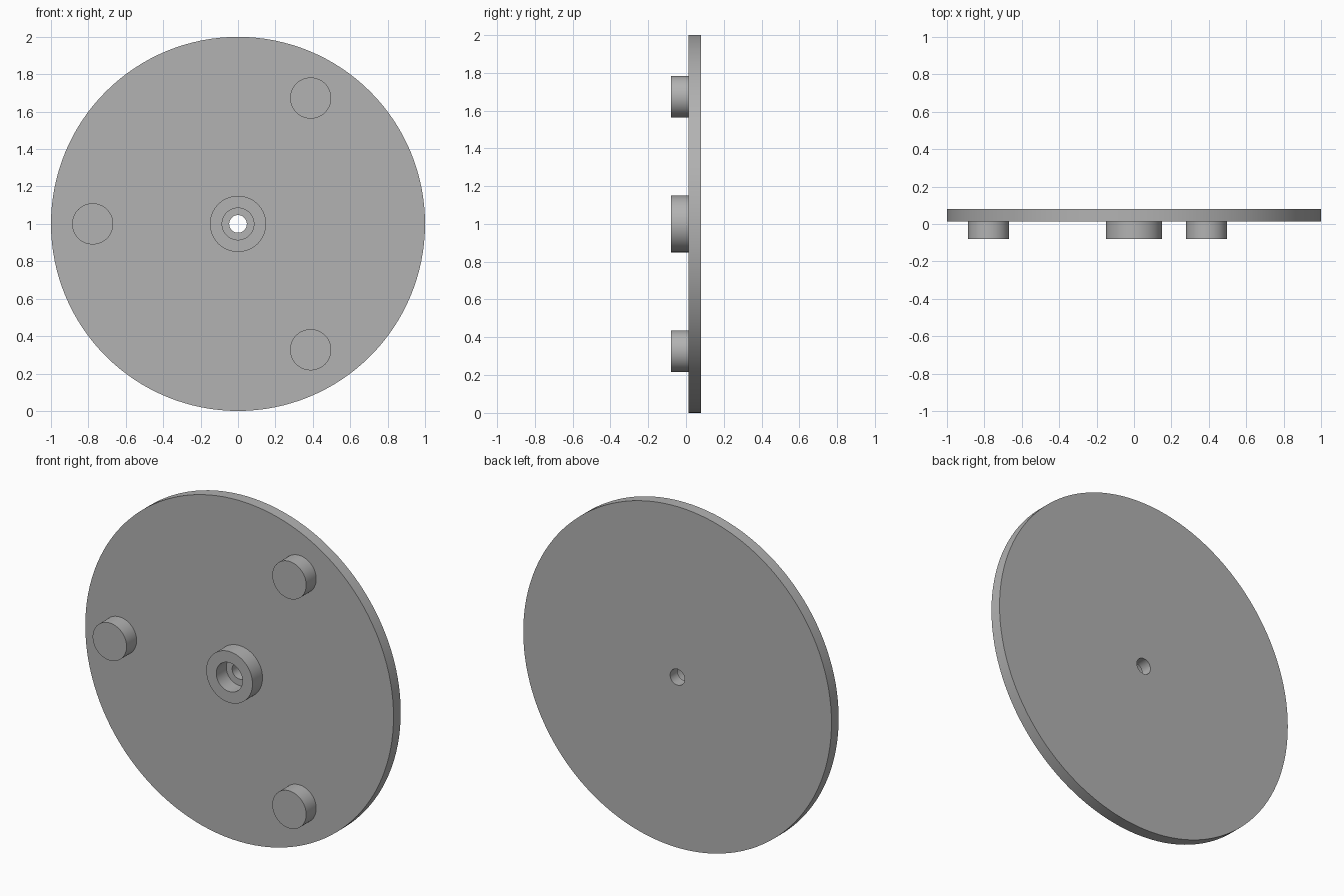
import bpy, bmesh
from math import radians, cos, sin, tau
from mathutils import Vector

cube = bpy.data.objects.get("Cube")
if cube:
    bpy.data.objects.remove(cube, do_unlink=True)

FRONT, FACE, BACK = -0.08, 0.013, 0.08   # depths of peg tips, disc face, disc back
CENTRE_Z = 1.0

grey = bpy.data.materials.new("plain grey")
colour = (0.448, 0.448, 0.448, 1)
grey.diffuse_color = colour
grey.use_nodes = True
grey.node_tree.nodes["Principled BSDF"].inputs["Base Color"].default_value = colour


def lathe(name, profile, x, z, steps, closed):
    """Revolve (radius, depth) points about an axis along y."""
    bm = bmesh.new()
    verts = [bm.verts.new((r, y, 0)) for r, y in profile]
    edges = [bm.edges.new(pair) for pair in zip(verts, verts[1:])]
    if closed:
        edges.append(bm.edges.new((verts[-1], verts[0])))
    bmesh.ops.spin(bm, geom=verts + edges, cent=(0, 0, 0), axis=(0, 1, 0),
                   angle=tau, steps=steps)
    bmesh.ops.remove_doubles(bm, verts=bm.verts, dist=0.0001)
    bmesh.ops.recalc_face_normals(bm, faces=bm.faces)
    mesh = bpy.data.meshes.new(name)
    bm.to_mesh(mesh)
    bm.free()
    mesh.materials.append(grey)
    obj = bpy.data.objects.new(name, mesh)
    obj.location = Vector((x, 0, z))
    bpy.context.collection.objects.link(obj)
    bpy.ops.object.select_all(action="DESELECT")
    obj.select_set(True)
    bpy.context.view_layer.objects.active = obj
    bpy.ops.object.shade_smooth_by_angle(angle=radians(30))
    return obj


# Disc with raised hub, counterbore and through hole
hole, bore, hub, rim = 0.047, 0.085, 0.15, 1.0
lathe("disc_with_hub",
      [(hole, BACK), (hole, FACE), (bore, FACE), (bore, FRONT),
       (hub, FRONT), (hub, FACE), (rim, FACE), (rim, BACK)],
      0, CENTRE_Z, 128, True)

# Three round pegs evenly spaced on the front face
peg_radius, peg_circle = 0.11, 0.777
for name, angle in (("upper_left_peg", 60), ("right_peg", 180), ("lower_left_peg", 300)):
    a = radians(angle)
    lathe(name,
          [(0, FRONT), (peg_radius, FRONT), (peg_radius, FACE + 0.005), (0, FACE + 0.005)],
          peg_circle * cos(a), CENTRE_Z + peg_circle * sin(a), 64, False)
